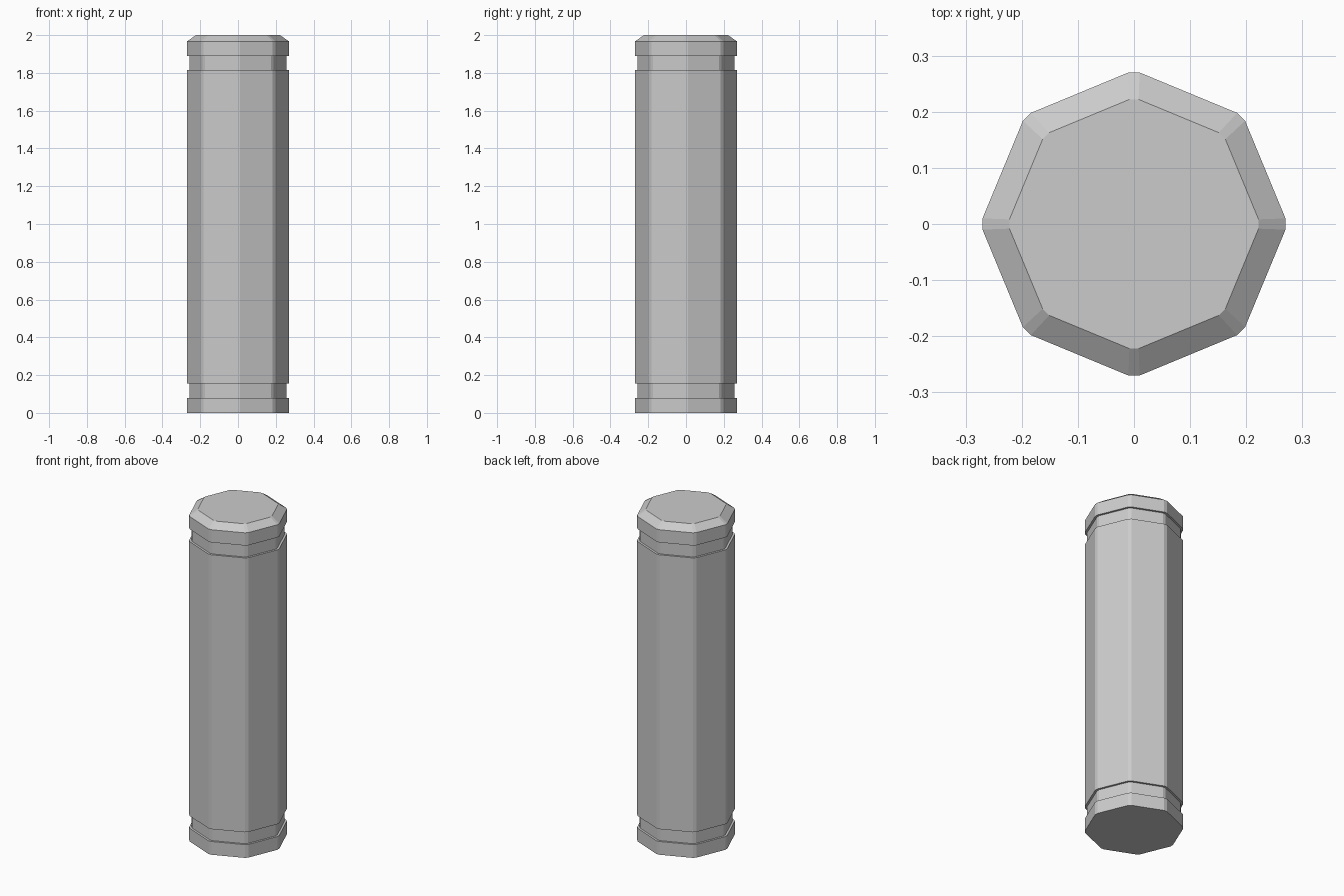
import bpy
import bmesh
from math import cos, sin, pi

if "Cube" in bpy.data.objects:
    bpy.data.objects.remove(bpy.data.objects["Cube"])

SIDES = 8
R = 0.27          # distance to the clipped corners
CLIP = 0.01       # half width of each clipped corner


def ring(bm, r, z):
    """Octagon with narrow clipped corners, one corner on each axis."""
    verts = []
    t = CLIP * r / R
    for k in range(SIDES):
        a = 2 * pi * k / SIDES
        for s in (-t, t):
            verts.append(bm.verts.new((r * cos(a) - s * sin(a),
                                       r * sin(a) + s * cos(a), z)))
    return verts


def stack(name, profile):
    """Skin a closed solid through (radius, height) rings."""
    bm = bmesh.new()
    rings = [ring(bm, r, z) for r, z in profile]
    n = SIDES * 2
    for low, high in zip(rings, rings[1:]):
        for i in range(n):
            j = (i + 1) % n
            bm.faces.new((low[i], low[j], high[j], high[i]))
    bm.faces.new(rings[0][::-1])
    bm.faces.new(rings[-1])
    bmesh.ops.recalc_face_normals(bm, faces=bm.faces)
    mesh = bpy.data.meshes.new(name)
    bm.to_mesh(mesh)
    bm.free()
    obj = bpy.data.objects.new(name, mesh)
    bpy.context.collection.objects.link(obj)
    return obj


# Post with a recessed groove near each end and a chamfered top
GROOVE = 0.257
stack("octagonal_post", [
    (R, 0.0), (R, 0.08),
    (GROOVE, 0.08), (GROOVE, 0.155),
    (R, 0.155), (R, 1.815),
    (GROOVE, 1.815), (GROOVE, 1.89),
    (R, 1.89), (R, 1.967),
    (0.222, 2.0),
])
